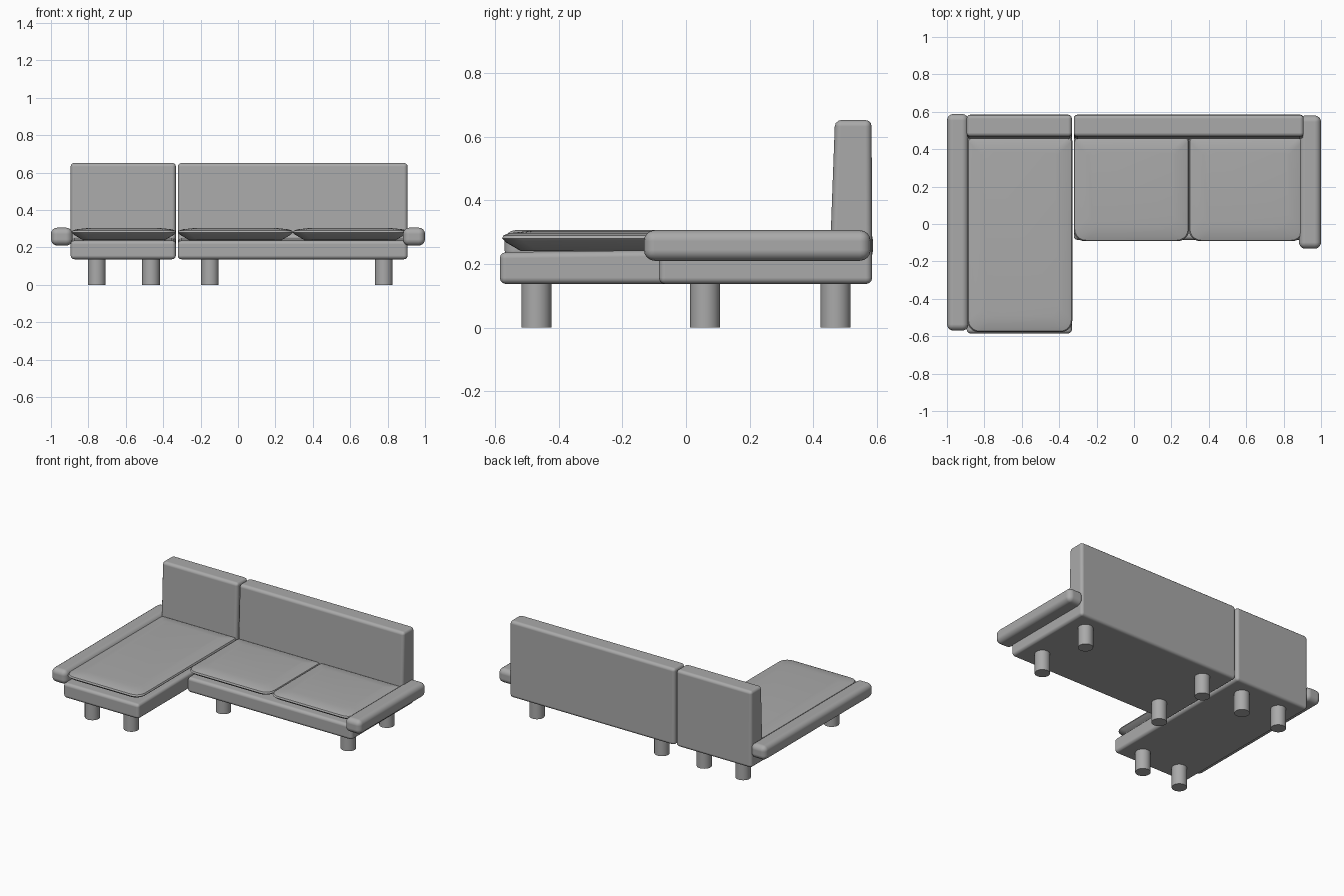
import bpy, bmesh, math

cube = bpy.data.objects.get("Cube")
if cube:
    bpy.data.objects.remove(cube, do_unlink=True)

fabric = bpy.data.materials.new("grey_upholstery")
fabric.use_nodes = True
GREY = (0.4, 0.4, 0.4, 1)
fabric.diffuse_color = GREY
fabric.node_tree.nodes["Principled BSDF"].inputs["Base Color"].default_value = GREY


def finish(name, bm, bevel=0, segments=3):
    """Turn a bmesh into a smooth-shaded, optionally bevelled object."""
    bmesh.ops.recalc_face_normals(bm, faces=bm.faces)
    mesh = bpy.data.meshes.new(name)
    bm.to_mesh(mesh)
    bm.free()
    mesh.materials.append(fabric)
    obj = bpy.data.objects.new(name, mesh)
    bpy.context.collection.objects.link(obj)
    if bevel:
        mod = obj.modifiers.new("soft_edges", "BEVEL")
        mod.width, mod.segments = bevel, segments
        mod.limit_method = "ANGLE"
        mod.harden_normals = True
    bpy.ops.object.select_all(action="DESELECT")
    obj.select_set(True)
    bpy.context.view_layer.objects.active = obj
    bpy.ops.object.shade_smooth_by_angle(angle=math.radians(35))
    return obj


def frame(name, x0, x1, front):
    """Base and backrest as one L-shaped side profile, extruded along x."""
    profile = [(front, 0.137), (0.585, 0.137), (0.583, 0.652),
               (0.468, 0.652), (0.453, 0.25), (front, 0.237)]
    bm = bmesh.new()
    face = bm.faces.new([bm.verts.new((x0, y, z)) for y, z in profile])
    side = bmesh.ops.extrude_face_region(bm, geom=[face])["geom"]
    bmesh.ops.translate(bm, vec=(x1 - x0, 0, 0),
                        verts=[v for v in side if isinstance(v, bmesh.types.BMVert)])
    finish(name, bm, 0.02)


def cushion(name, x0, x1, y0, y1, radius=0.06):
    """Pillow of stacked rounded rectangles; the back corners stay tighter."""
    layers = [(0.06, 0.24), (0.012, 0.268), (0, 0.28), (0.005, 0.29),
              (0.025, 0.297), (0.08, 0.303)]
    corners = [(1, 1, 0.02), (-1, 1, 0.02), (-1, -1, radius), (1, -1, radius)]
    bm = bmesh.new()
    rings = []
    for inset, z in layers:
        ring = []
        for i, (sx, sy, r) in enumerate(corners):
            cx = (x1 - inset - r) if sx > 0 else (x0 + inset + r)
            cy = (y1 - inset - r) if sy > 0 else (y0 + inset + r)
            for k in range(6):
                a = math.radians(90 * i + 18 * k)
                ring.append(bm.verts.new((cx + r * math.cos(a), cy + r * math.sin(a), z)))
        rings.append(ring)
    n = len(rings[0])
    for low, high in zip(rings, rings[1:]):
        for i in range(n):
            j = (i + 1) % n
            bm.faces.new((low[i], low[j], high[j], high[i]))
    bm.faces.new(rings[0])
    bm.faces.new(rings[-1])
    finish(name, bm)


def armrest(name, x0, x1, y0, y1, z0=0.21, z1=0.306):
    bm = bmesh.new()
    bmesh.ops.create_cube(bm, size=1)
    for v in bm.verts:
        v.co = (x1 if v.co.x > 0 else x0, y1 if v.co.y > 0 else y0,
                z1 if v.co.z > 0 else z0)
    finish(name, bm, 0.034, 4)


def leg(name, x, y):
    bm = bmesh.new()
    bmesh.ops.create_cone(bm, cap_ends=True, segments=32, radius1=0.047,
                          radius2=0.047, depth=0.15)
    bmesh.ops.translate(bm, vec=(x, y, 0.075), verts=bm.verts)
    finish(name, bm)


# Upholstered frames with their backrests
frame("chaise_frame", -0.895, -0.332, -0.585)
frame("sofa_frame", -0.322, 0.907, -0.085)

# Seat cushions
cushion("chaise_cushion", -0.89, -0.33, -0.578, 0.465)
cushion("seat_cushion_right", -0.322, 0.294, -0.092, 0.465)
cushion("seat_cushion_left", 0.294, 0.905, -0.092, 0.465)

# Armrests
armrest("armrest_right", -1.0, -0.885, -0.57, 0.588)
armrest("armrest_left", 0.882, 1.0, -0.132, 0.58)

# Legs
for part, xs, ys in (("chaise", (-0.755, -0.465), (-0.47, 0.47)),
                     ("sofa", (-0.15, 0.78), (0.06, 0.47))):
    for side, x in zip(("right", "left"), xs):
        for end, y in zip(("front", "back"), ys):
            leg(f"{part}_leg_{end}_{side}", x, y)
